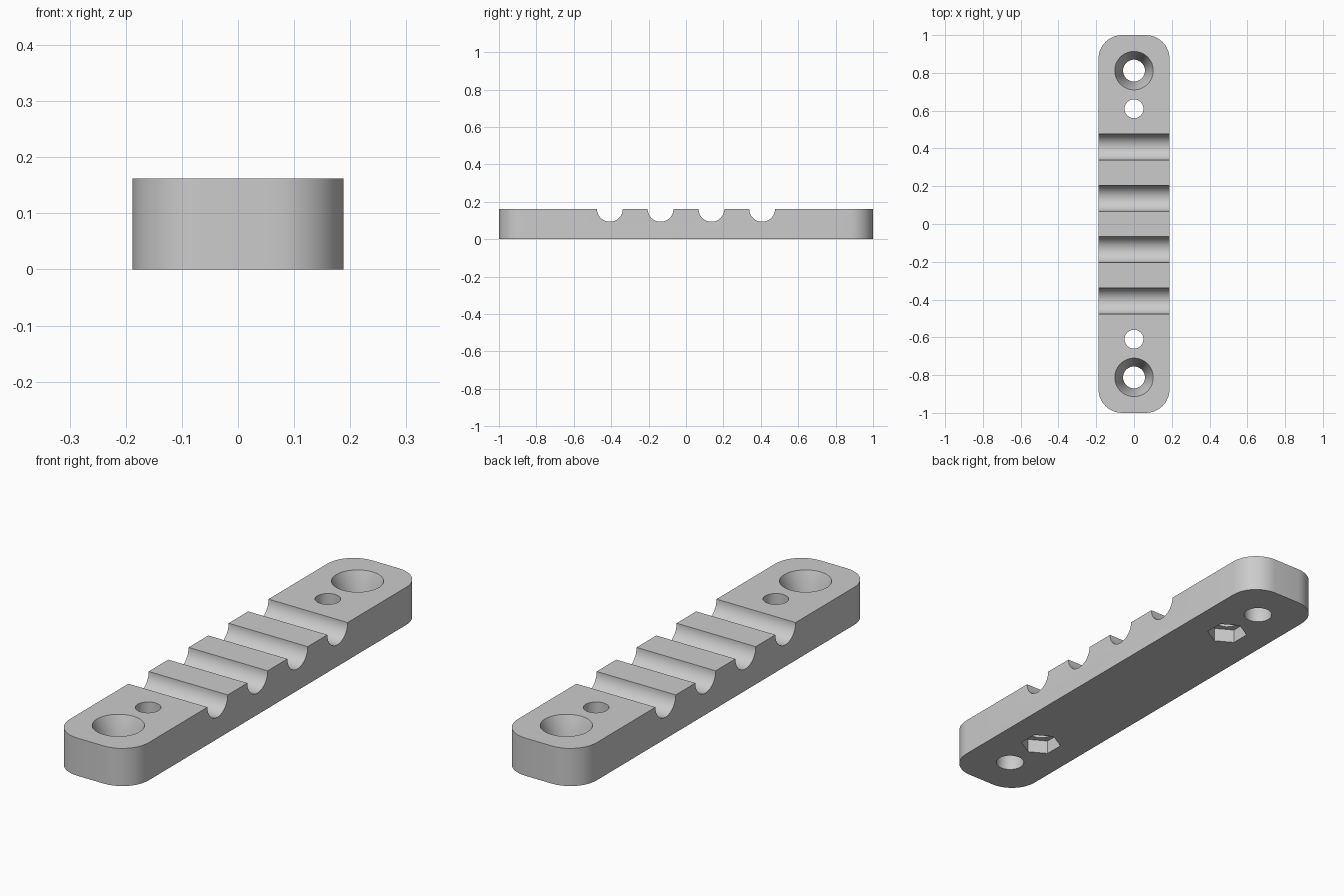
import bpy, bmesh
from math import pi, sin, cos

cube = bpy.data.objects.get("Cube")
if cube:
    bpy.data.objects.remove(cube)

HALF_W, HALF_L, H = 0.188, 1.0, 0.162
GROOVE_R, GROOVE_Y = 0.069, (-0.407, -0.136, 0.136, 0.407)
SCREW_Y, NUT_Y = 0.812, 0.61

grey = bpy.data.materials.new("grey plastic")
grey.use_nodes = True
grey.diffuse_color = (0.6, 0.6, 0.6, 1)
grey.node_tree.nodes["Principled BSDF"].inputs["Base Color"].default_value = (0.6, 0.6, 0.6, 1)


def make_object(name, bm):
    bmesh.ops.recalc_face_normals(bm, faces=bm.faces)
    mesh = bpy.data.meshes.new(name)
    bm.to_mesh(mesh)
    bm.free()
    mesh.materials.append(grey)
    obj = bpy.data.objects.new(name, mesh)
    bpy.context.collection.objects.link(obj)
    return obj


def turned(name, y, rings, sides, turn=0.0):
    """Closed solid on a vertical axis from (radius, height) rings."""
    bm = bmesh.new()
    loops = []
    for r, z in rings:
        loops.append([bm.verts.new((r * cos(turn + 2 * pi * i / sides),
                                    y + r * sin(turn + 2 * pi * i / sides), z))
                      for i in range(sides)])
    bm.faces.new(loops[0])
    bm.faces.new(loops[-1])
    for a, b in zip(loops, loops[1:]):
        for i in range(sides):
            j = (i + 1) % sides
            bm.faces.new((a[i], a[j], b[j], b[i]))
    return make_object(name, bm)


# Bar: side profile with four half-round grooves, extruded across the width
profile = [(-HALF_L, 0), (-HALF_L, H)]
for gy in GROOVE_Y:
    for i in range(33):
        a = pi * i / 32
        profile.append((gy - GROOVE_R * cos(a), H - GROOVE_R * sin(a)))
profile += [(HALF_L, H), (HALF_L, 0)]
bm = bmesh.new()
side = bm.faces.new([bm.verts.new((-HALF_W, y, z)) for y, z in profile])
ext = bmesh.ops.extrude_face_region(bm, geom=[side])
moved = [v for v in ext["geom"] if isinstance(v, bmesh.types.BMVert)]
bmesh.ops.translate(bm, verts=moved, vec=(2 * HALF_W, 0, 0))
bmesh.ops.recalc_face_normals(bm, faces=bm.faces)

# Rounded vertical corners
corners = [e for e in bm.edges
           if all(abs(v.co.y) > 0.99 for v in e.verts)
           and abs(e.verts[0].co.z - e.verts[1].co.z) > 0.1]
bmesh.ops.bevel(bm, geom=corners, offset=0.125, offset_type='OFFSET',
                segments=10, profile=0.5, affect='EDGES')
bar = make_object("grooved_bar", bm)

# Countersunk screw holes, bolt holes and hexagonal nut pockets at both ends
cutters = []
for s, end in ((-1, "front"), (1, "back")):
    cutters.append(turned(end + "_screw_hole_cutter", s * SCREW_Y,
                          [(0.058, -0.05), (0.058, 0.05), (0.102, H), (0.102, H + 0.05)], 48))
    cutters.append(turned(end + "_bolt_hole_cutter", s * NUT_Y,
                          [(0.05, -0.05), (0.05, H + 0.05)], 40))
    cutters.append(turned(end + "_nut_pocket_cutter", s * NUT_Y,
                          [(0.083, -0.05), (0.083, 0.06)], 6, pi / 2))

bpy.context.view_layer.objects.active = bar
for c in cutters:
    c.hide_render = True
    mod = bar.modifiers.new(c.name, 'BOOLEAN')
    mod.operation = 'DIFFERENCE'
    mod.solver = 'EXACT'
    mod.object = c
    bpy.ops.object.modifier_apply(modifier=mod.name)
for c in cutters:
    bpy.data.objects.remove(c)

# Smooth curves, crisp edges
bpy.ops.object.select_all(action='DESELECT')
bar.select_set(True)
bpy.ops.object.shade_smooth_by_angle(angle=pi / 6)
